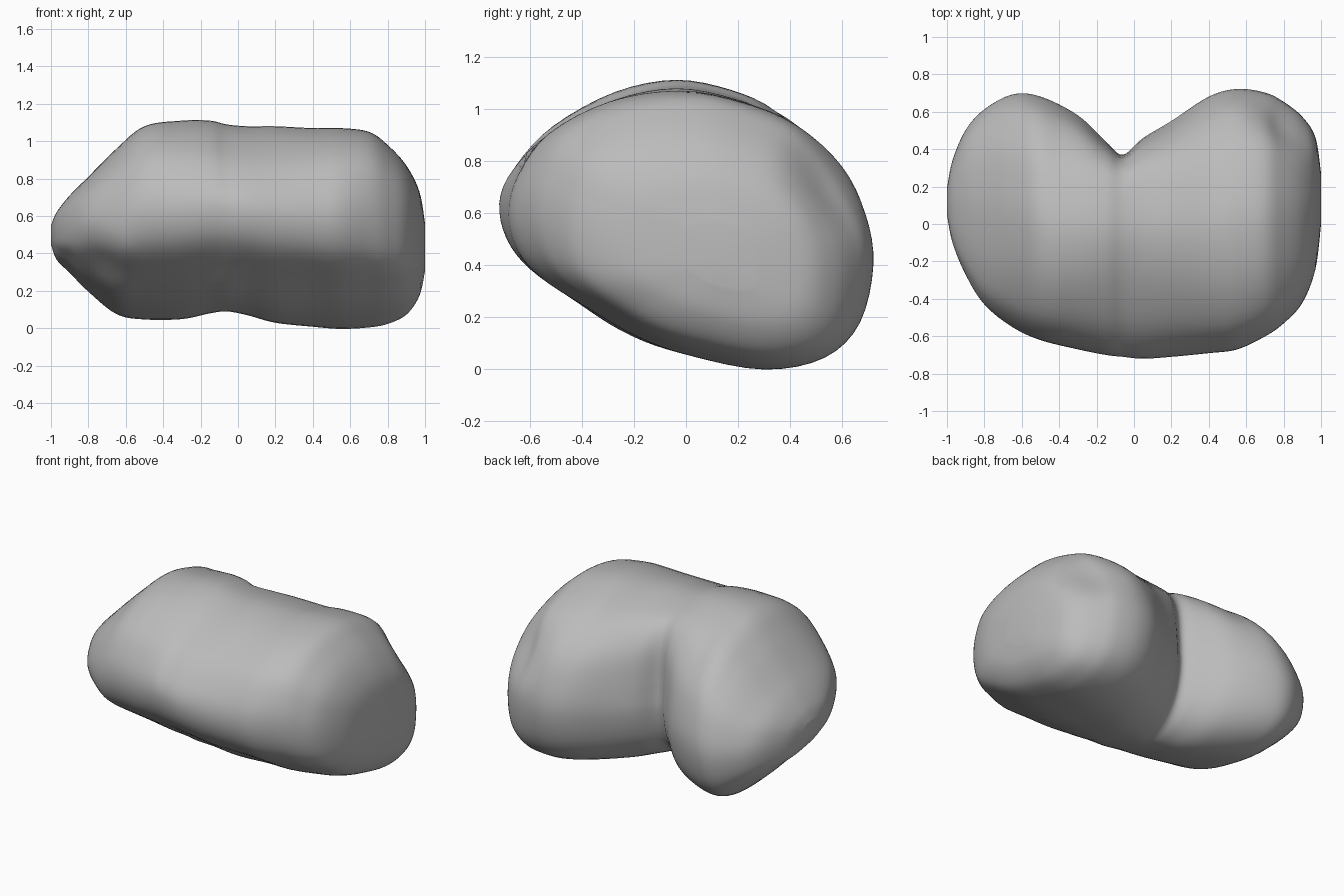
import bpy
import bmesh
from mathutils import Vector

default_cube = bpy.data.objects.get("Cube")
if default_cube:
    bpy.data.objects.remove(default_cube, do_unlink=True)

# Side outline of the body, scaled to a box from -1 to 1 (depth, height)
OUTLINE = [(-1, .12), (-.96, -.12), (-.83, -.32), (-.56, -.55), (-.28, -.77),
           (0, -.91), (.38, -1), (.7, -.9), (.91, -.64), (1, -.24),
           (.96, .11), (.83, .46), (.57, .76), (.28, .92), (-.06, 1),
           (-.42, .91), (-.76, .66), (-.94, .37)]

# Stations along the width: x, front, back, bottom, top
STATIONS = [(-1, .05, .19, .45, .55), (-.97, -.1, .34, .37, .62),
            (-.9, -.27, .5, .3, .71), (-.8, -.43, .61, .2, .81),
            (-.65, -.55, .69, .08, .96), (-.5, -.62, .68, .05, 1.08),
            (-.3, -.67, .58, .05, 1.11), (-.15, -.7, .44, .08, 1.11),
            (-.06, -.71, .37, .09, 1.09), (.05, -.72, .46, .07, 1.08),
            (.2, -.71, .55, .03, 1.08), (.4, -.69, .68, .01, 1.07),
            (.55, -.67, .72, 0, 1.07), (.7, -.6, .7, .01, 1.05),
            (.8, -.53, .65, .03, .98), (.9, -.42, .57, .08, .87),
            (.97, -.24, .46, .18, .73), (1, 0, .27, .31, .56)]


def smooth_points(points, steps, closed):
    """Resample a list of points with a smooth spline through all of them."""
    count = len(points)

    def pick(index):
        index = index % count if closed else min(max(index, 0), count - 1)
        return points[index]

    result = []
    for i in range(count if closed else count - 1):
        corners = list(zip(pick(i - 1), pick(i), pick(i + 1), pick(i + 2)))
        for step in range(steps):
            t = step / steps
            result.append([b + (c - a) * t / 2
                           + (a - 2.5 * b + 2 * c - d / 2) * t * t
                           + (3 * (b - c) + d - a) / 2 * t ** 3
                           for a, b, c, d in corners])
    if not closed:
        result.append(list(points[-1]))
    return result


def press_dent(bm, center, radius, depth):
    """Push the surface gently inward around a point."""
    bm.normal_update()
    for vert in bm.verts:
        falloff = 1 - (vert.co - center).length / radius
        if falloff > 0:
            vert.co -= vert.normal * depth * falloff * falloff * (3 - 2 * falloff)


def section(x, front, back, bottom, top, outline):
    """Points of one cross-section, fuller in front towards both ends."""
    middle_y, half_y = (front + back) / 2, (back - front) / 2
    middle_z, half_z = (bottom + top) / 2, (top - bottom) / 2
    cleft = max(0, -middle_y)
    for u, v in outline:
        if u < 0:
            fullness = .3 * x * x
        else:
            fullness = cleft if v > 0 else .15 * x * x
        # The cleft cuts into the back and leaves the crown in place
        shift = cleft * (1 - u * u) if v > 0 else 0
        yield (x,
               middle_y + half_y * u * (1 + fullness * v * v) + shift,
               middle_z + half_z * v * (1 + fullness * u * u))


def make_body(material):
    """Loft the outline through the stations into one closed bean."""
    outline = smooth_points(OUTLINE, 4, True)
    bm = bmesh.new()
    rings = [[bm.verts.new(point) for point in section(*station, outline)]
             for station in smooth_points(STATIONS, 6, False)]

    # Skin between neighbouring rings
    for ring, following in zip(rings, rings[1:]):
        for i in range(len(ring)):
            bm.faces.new((ring[i - 1], ring[i], following[i], following[i - 1]))

    # End caps
    for ring in (rings[0], rings[-1]):
        hub = bm.verts.new(sum((v.co for v in ring), Vector()) / len(ring))
        for i in range(len(ring)):
            bm.faces.new((ring[i - 1], ring[i], hub))
    bmesh.ops.recalc_face_normals(bm, faces=bm.faces)

    # Shallow hollows at the left back shoulder and right front cheek
    press_dent(bm, Vector((.77, .54, .7)), .27, .045)
    press_dent(bm, Vector((-.74, -.4, .34)), .25, .025)

    for face in bm.faces:
        face.smooth = True
    mesh = bpy.data.meshes.new("bean_body")
    bm.to_mesh(mesh)
    bm.free()
    mesh.materials.append(material)
    body = bpy.data.objects.new("bean_body", mesh)
    bpy.context.collection.objects.link(body)
    return body


def make_material(name, colour):
    material = bpy.data.materials.new(name)
    material.use_nodes = True
    material.diffuse_color = colour
    material.node_tree.nodes["Principled BSDF"].inputs["Base Color"].default_value = colour
    return material


make_body(make_material("plain grey", (.5, .5, .5, 1)))
